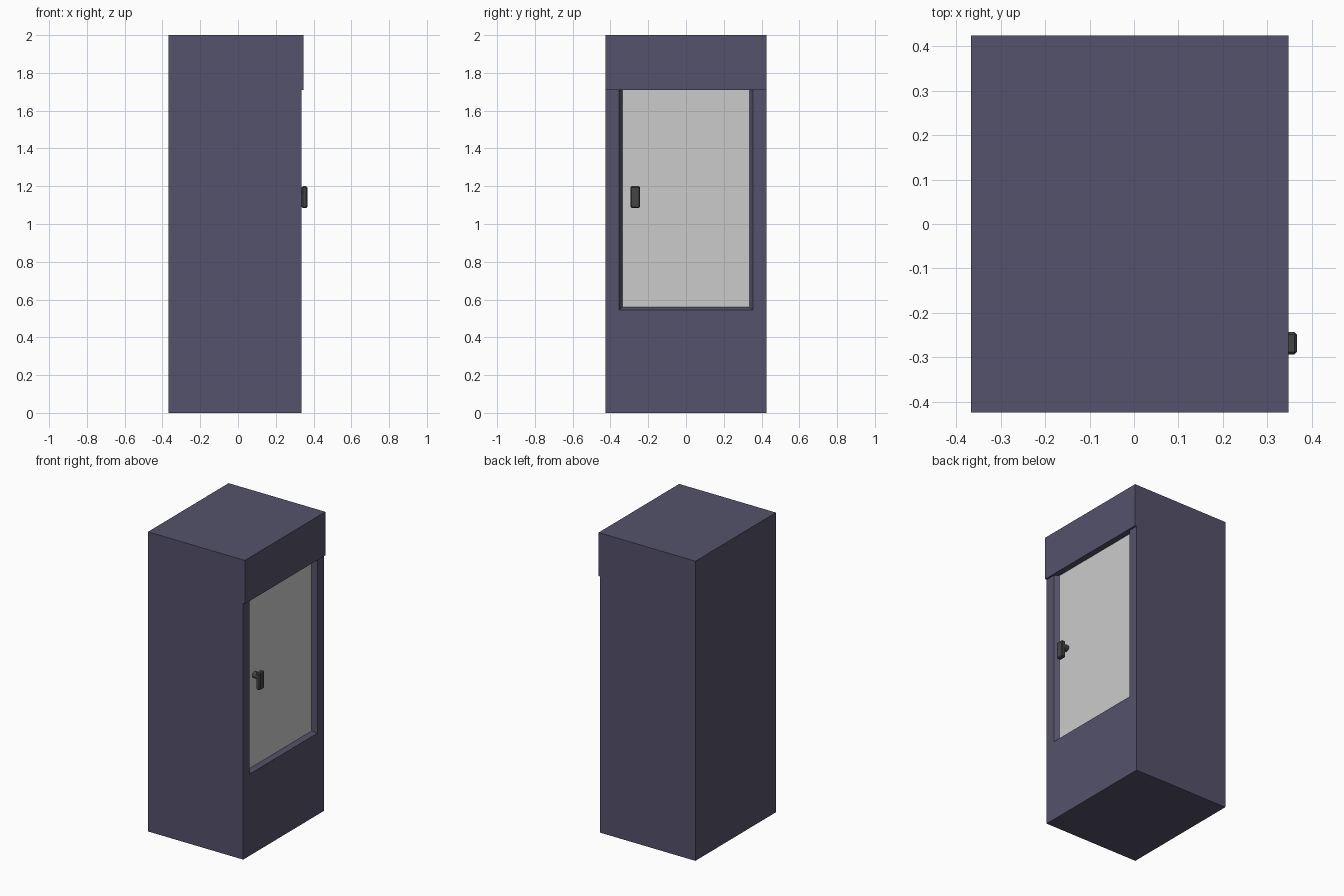
import bpy, bmesh

if "Cube" in bpy.data.objects:
    bpy.data.objects.remove(bpy.data.objects["Cube"])

def material(name, rgb):
    m = bpy.data.materials.new(name)
    m.diffuse_color = (*rgb, 1)
    m.use_nodes = True
    m.node_tree.nodes["Principled BSDF"].inputs["Base Color"].default_value = m.diffuse_color
    return m

def add_object(name, bm, mat=None):
    bmesh.ops.recalc_face_normals(bm, faces=bm.faces)
    me = bpy.data.meshes.new(name)
    bm.to_mesh(me)
    bm.free()
    ob = bpy.data.objects.new(name, me)
    bpy.context.collection.objects.link(ob)
    if mat:
        me.materials.append(mat)
    return ob

def box(name, lo, hi, mat=None):
    bm = bmesh.new()
    bmesh.ops.create_cube(bm, size=1)
    for v in bm.verts:
        v.co = [(a + b) / 2 + c * (b - a) for a, b, c in zip(lo, hi, v.co)]
    return add_object(name, bm, mat)

paint = material("violet_paint", (0.09, 0.085, 0.145))
dark = material("dark_metal", (0.06, 0.06, 0.06))

BACK, FRONT, HEAD, PANE = -0.367, 0.336, 0.348, 0.308
HALF, HEAD_Z = 0.425, 1.71

# Cabinet shell: overhanging header and a chamfered door recess below it
bm = bmesh.new()

def u_ring(x, half, bottom):
    return [bm.verts.new((x, y, z)) for y, z in
            ((-half, HEAD_Z), (-half, bottom), (half, bottom), (half, HEAD_Z))]

rings = [u_ring(FRONT, HALF, 0), u_ring(FRONT, 0.356, 0.545),
         u_ring(PANE, 0.337, 0.56), u_ring(PANE - 0.012, 0.337, 0.56)]
for a, b in zip(rings, rings[1:]):
    for i in range(3):
        bm.faces.new((a[i], a[i + 1], b[i + 1], b[i]))
outer = rings[0]
pairs = [[bm.verts.new((x, y, z)) for y in (-HALF, HALF)] for x, z in
         ((HEAD, HEAD_Z), (HEAD, 2), (BACK, 2), (BACK, 0))]
low, top, back, base = pairs
for a, b in zip(pairs, pairs[1:]):
    bm.faces.new((a[0], a[1], b[1], b[0]))
bm.faces.new((base[0], base[1], outer[2], outer[1]))
for s, t, b in ((0, 0, 1), (1, 3, 2)):
    bm.faces.new((low[s], top[s], back[s], base[s], outer[b], outer[t]))
# Header underside, running back into the recess
bm.faces.new([low[0]] + [r[0] for r in rings] + [r[3] for r in reversed(rings)] + [low[1]])
add_object("cabinet", bm, paint)

# Door pane filling the recess
box("door_pane", (PANE - 0.012, -0.337, 0.56), (PANE, 0.337, HEAD_Z))

# Handle grip with chamfered edges
grip = box("handle_grip", (0.337, -0.294, 1.085), (0.367, -0.243, 1.2), dark)
bev = grip.modifiers.new("chamfer", "BEVEL")
bev.width = 0.006
bev.segments = 1

# Handle stem
bpy.ops.mesh.primitive_cylinder_add(vertices=16, radius=0.021, depth=0.036,
                                    location=(0.323, -0.268, 1.168),
                                    rotation=(0, 1.5707963, 0))
stem = bpy.context.object
stem.name = "handle_stem"
stem.data.materials.append(dark)
bpy.ops.object.shade_smooth_by_angle()
